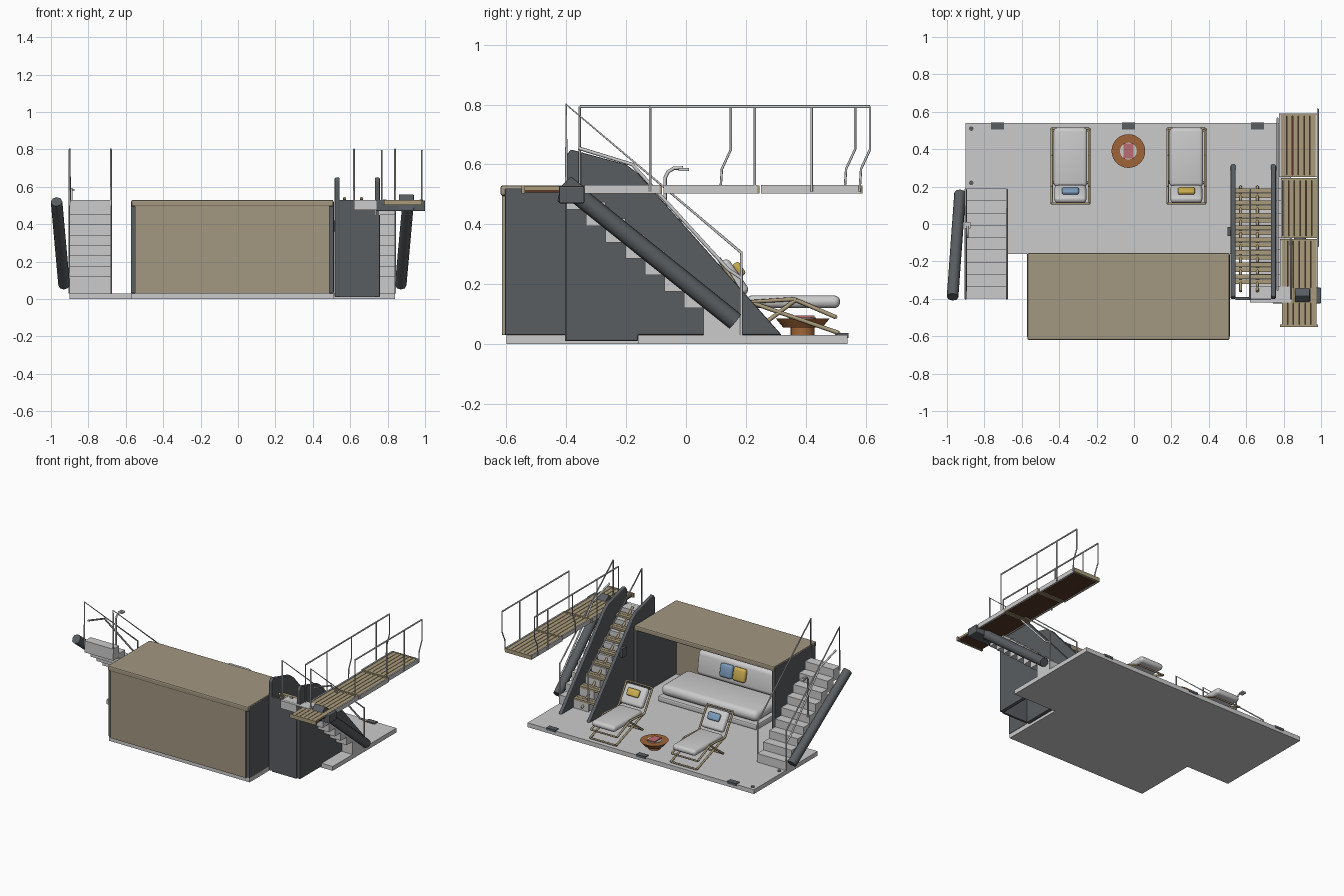
import bpy, bmesh, math
from mathutils import Vector

if "Cube" in bpy.data.objects:
    bpy.data.objects.remove(bpy.data.objects["Cube"])

def mat(name, c):
    m = bpy.data.materials.new(name)
    m.diffuse_color = (*c, 1)
    m.use_nodes = True
    m.node_tree.nodes["Principled BSDF"].inputs["Base Color"].default_value = m.diffuse_color
    return m

TAN = mat("tan", (.36, .31, .22))
WOOD = mat("wood", (.40, .33, .20))
BROWN = mat("brown", (.10, .04, .02))
DARK = mat("dark_grey", (.10, .11, .12))
COPPER = mat("copper", (.35, .13, .04))
YELLOW = mat("yellow", (.6, .42, .08))
BLUE = mat("blue", (.2, .33, .5))
PINK = mat("pink", (.5, .15, .17))
CX = -.03  # symmetry plane of the lower module

def finish(ob, name, m, bevel=0, seg=2):
    ob.name = name
    if m:
        ob.data.materials.append(m)
    if bevel:
        b = ob.modifiers.new("bevel", 'BEVEL')
        b.width, b.segments = bevel, seg
        for p in ob.data.polygons:
            p.use_smooth = seg > 2
    return ob

def box(name, x, y, z, m=None, bevel=0, seg=2, rx=0):
    bpy.ops.mesh.primitive_cube_add(size=1, location=[(a + b) / 2 for a, b in (x, y, z)])
    ob = bpy.context.object
    size = Vector([b - a for a, b in (x, y, z)])
    for v in ob.data.vertices:
        v.co *= size
    ob.rotation_euler.x = rx
    return finish(ob, name, m, bevel, seg)

def rod(name, pts, r=.005, m=None):
    cu = bpy.data.curves.new(name, 'CURVE')
    cu.dimensions = '3D'
    cu.bevel_depth, cu.bevel_resolution, cu.use_fill_caps = r, 2, True
    s = cu.splines.new('POLY')
    s.points.add(len(pts) - 1)
    for p, c in zip(s.points, pts):
        p.co = (*c, 1)
    ob = bpy.data.objects.new(name, cu)
    bpy.context.collection.objects.link(ob)
    if m:
        cu.materials.append(m)
    return ob

def profile(name, yz, x0, x1, m=None, bevel=0):
    bm = bmesh.new()
    f = bm.faces.new([bm.verts.new((x0, y, z)) for y, z in yz])
    ext = bmesh.ops.extrude_face_region(bm, geom=[f])['geom']
    bmesh.ops.translate(bm, vec=(x1 - x0, 0, 0), verts=[v for v in ext if isinstance(v, bmesh.types.BMVert)])
    bmesh.ops.recalc_face_normals(bm, faces=bm.faces)
    me = bpy.data.meshes.new(name)
    bm.to_mesh(me)
    bm.free()
    ob = bpy.data.objects.new(name, me)
    bpy.context.collection.objects.link(ob)
    return finish(ob, name, m, bevel)

def cone(name, loc, r1, r2, h, m=None, n=32):
    bpy.ops.mesh.primitive_cone_add(vertices=n, radius1=r1, radius2=r2, depth=h, location=loc)
    ob = finish(bpy.context.object, name, m)
    bpy.ops.object.shade_smooth_by_angle()
    return ob

# Floors with edge cleats and drains
box("platform", (-.9, .84), (-.16, .54), (0, .03))
box("cabin_floor", (-.57, .51), (-.6, -.16), (0, .03))
for x in (-.73, CX, .66):
    box("cleat", (x - .035, x + .035), (.505, .543), (.02, .036), DARK)
for y in (.22, .51):
    cone("drain", (-.87, y, .032), .012, .012, .006, DARK, 16)

# Cabin, open at the back
box("roof", (-.57, .51), (-.62, -.155), (.495, .53), TAN, .008)
box("front_wall", (-.55, .49), (-.615, -.59), (.03, .5), TAN)
for s in (-1, 1):
    x = CX + s * .53
    box("side_wall", (x - .012, x + .012), (-.605, -.16), (.03, .522), DARK, .004)

# Sofa
box("sofa_base", (-.41, .35), (-.53, -.19), (.03, .07), None, .01)
box("sofa_seat", (-.4, .34), (-.5, -.2), (.07, .145), None, .035, 4)
box("sofa_back", (-.33, .27), (-.56, -.5), (.12, .285), None, .028, 4, .15)
box("sofa_pillow_blue", (-.02, .075), (-.505, -.47), (.17, .26), BLUE, .015, 3, .2)
box("sofa_pillow_yellow", (-.12, -.025), (-.505, -.47), (.17, .26), YELLOW, .015, 3, .2)

# Mirrored outer stairs: steps, float tube and handrails
N, RUN, RISE = 9, .0655, .055
for s in (-1, 1):
    xa, xb = sorted((CX + s * .65, CX + s * .87))
    for i in range(N):
        y1, top = .19 - RUN * i, .09 + RISE * i
        box("step", (xa, xb), (y1 - RUN, y1), (.03 if i < 2 else top - .08, top))
    rod("tube", [(CX + s * .94, -.39, .52), (CX + s * .9, .165, .075)], .031, DARK)
    for x in (xa, xb):
        rod("stair_rail", [(x, -.4, .5), (x, -.4, .8), (x, .185, .305), (x, .185, .03)])
    rod("lower_rail", [(xb if s > 0 else xa, y, z) for y, z in
                       ((-.36, .655), (-.18, .6), (.14, .25), (.185, .22))], .006)

# Shower pipe on the left stair
rod("shower_pipe", [(-.89, -.07, .3), (-.89, -.07, .555), (-.89, -.06, .575), (-.89, -.04, .588),
                    (-.89, -.01, .588)], .006)
box("shower_head", (-.905, -.875), (-.025, .01), (.578, .588))

# Inner stair between tall side panels
side = [(-.4, .01), (-.4, .63), (-.385, .65), (-.2, .6), (-.16, .57), (.32, .03), (-.16, .03), (-.16, .01)]
for x in (.53, .745):
    profile("stair_panel", side, x - .013, x + .013, DARK, .005)
box("stair_front_plate", (.543, .732), (-.405, -.39), (.01, .53), DARK)
for i in range(8):
    y, z = .17 - i * .066, .1 + i * .058
    for k in range(2):
        box("slat_tread", (.543, .732), (y - .03 + k * .027, y - .006 + k * .027), (z - .014, z), WOOD)
for x in (.57, .66):
    rod("tread_bearer", [(x, .2, .05), (x, -.36, .54)], .008, WOOD)
box("control_box", (.5, .518), (-.065, -.015), (.36, .42), DARK)

# Raised walkway: planks, edge beams, underside
for i, (y0, y1, x0) in enumerate(((-.55, -.08, .78), (-.075, .245, .785), (.25, .59, .775))):
    for k in range(6):
        xk = x0 + .012 + k * .031
        box("plank", (xk, xk + .028), (y0, y1), (.515, .528), WOOD)
    box("underside", (x0 + .01, x0 + .19), (y0 + .01, y1 - .01), (.507, .515), BROWN)
    yb = max(y0, -.34)
    for x in (x0, x0 + .195):
        box("edge_beam", (x, x + .01), (yb, y1 - .008), (.503, .532))
    for y in (y0, y1 - .012):
        box("end_beam", (x0, x0 + .205), (y, y + .012), (.503, .53), WOOD)
profile("pivot_box", [(-.43, .475), (-.42, .525), (-.385, .56), (-.34, .525), (-.34, .47)], .86, .94, DARK, .004)
box("pivot_beam", (.74, 1.0), (-.425, -.34), (.47, .527), DARK, .005)
box("landing", (.62, .84), (-.42, -.335), (.475, .53))

# Walkway rails; bent posts at the outer ends
def deck_rail(x, ys, bent):
    rod("deck_rail_top", [(x, ys[0], .793), (x, ys[-1], .793)])
    for y in ys:
        pts = [(x, y, .51), (x, y, .793)]
        if y in bent:
            pts = [(x, y - .035, .51), (x, y - .03, .585), (x, y, .65), (x, y, .793)]
        rod("deck_post", pts, .004)

deck_rail(.768, (-.355, -.12, .15, .42, .565), (.15, .565))
deck_rail(.983, (-.12, .23, .42, .615), (.615,))

# Loungers
for s, pm in ((-1, BLUE), (1, YELLOW)):
    c = CX + s * .31
    box("lounger_seat", (c - .09, c + .09), (.2, .515), (.12, .162), None, .02, 4)
    box("lounger_back", (c - .085, c + .085), (.14, .18), (.155, .29), None, .018, 4, .6)
    box("lounger_pillow", (c - .045, c + .045), (.165, .19), (.225, .275), pm, .01, 3, .6)
    for t in (-1, 1):
        x = c + t * .1
        rod("lounger_frame", [(x, .11, .285), (x, .2, .14), (x, .36, .15), (x, .5, .09)], .007, WOOD)
        rod("lounger_leg_front", [(x, .2, .145), (x, .51, .037)], .007, WOOD)
        rod("lounger_leg_back", [(x, .22, .037), (x, .37, .15)], .007, WOOD)
    for y, z in ((.11, .285), (.5, .09), (.51, .037), (.22, .037)):
        rod("lounger_crossbar", [(c - .1, y, z), (c + .1, y, z)], .006, WOOD)

# Round table with a book
cone("table_stem", (CX, .39, .043), .04, .04, .03, COPPER)
cone("table_bowl", (CX, .39, .07), .065, .09, .03, COPPER)
cone("table_top", (CX, .39, .086), .045, .045, .004)
box("book", (CX - .027, CX + .027), (.35, .43), (.087, .095), PINK)
